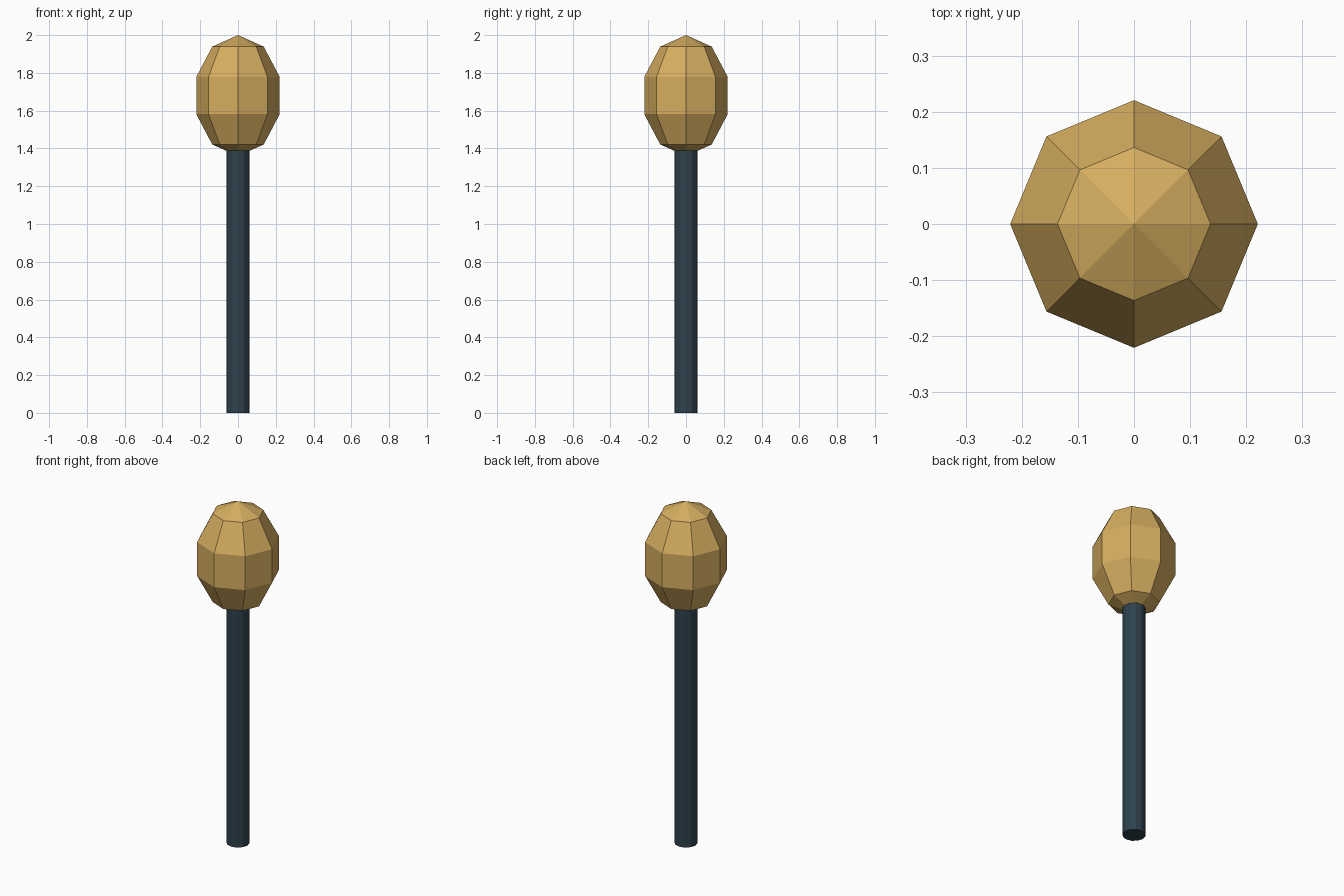
import bpy

if "Cube" in bpy.data.objects:
    bpy.data.objects.remove(bpy.data.objects["Cube"])


def paint(obj, name, color):
    mat = bpy.data.materials.new(name)
    mat.diffuse_color = (*color, 1.0)
    mat.use_nodes = True
    mat.node_tree.nodes["Principled BSDF"].inputs["Base Color"].default_value = mat.diffuse_color
    obj.data.materials.append(mat)


# Straight handle, running a little way into the head
HANDLE_TOP = 1.40
bpy.ops.mesh.primitive_cylinder_add(vertices=12, radius=0.062, depth=HANDLE_TOP,
                                    location=(0, 0, HANDLE_TOP / 2))
handle = bpy.context.object
handle.name = "handle"
paint(handle, "dark slate", (0.027, 0.053, 0.072))

# Faceted, stretched ball on top
bpy.ops.mesh.primitive_uv_sphere_add(segments=8, ring_count=5, radius=1.0,
                                     location=(0, 0, 1.68))
head = bpy.context.object
head.name = "head"
head.scale = (0.232, 0.232, 0.32)
bpy.ops.object.transform_apply(location=False, rotation=False, scale=True)
bpy.ops.object.shade_flat()
paint(head, "golden tan", (0.67, 0.42, 0.115))
